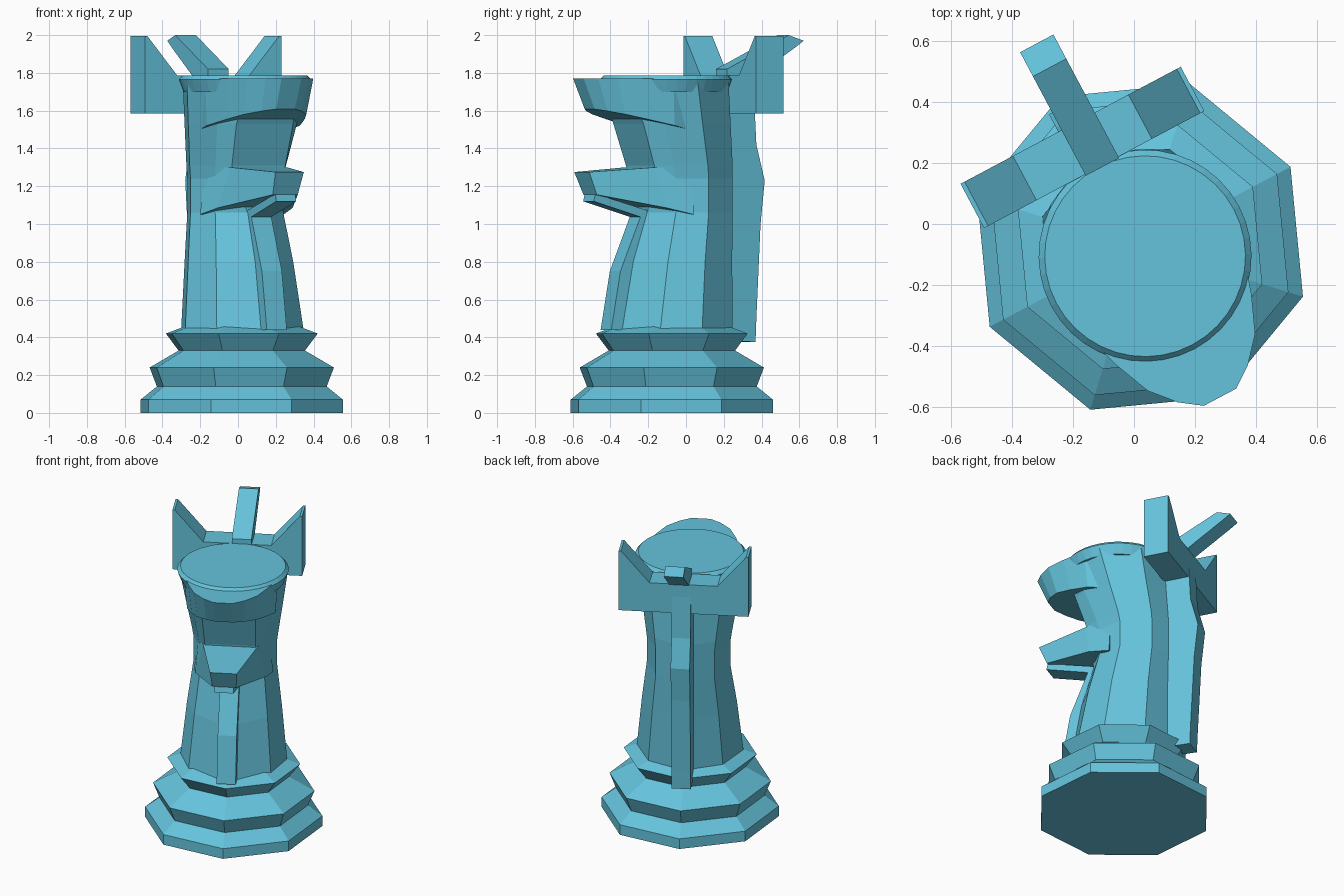
import bpy, bmesh, math
from mathutils import Matrix, Vector

if "Cube" in bpy.data.objects:
    bpy.data.objects.remove(bpy.data.objects["Cube"])

# Everything is built facing -y, then turned into place about z
PLACE = Matrix.Translation((0.02, -0.075, 0)) @ Matrix.Rotation(math.radians(28), 4, 'Z')

blue = bpy.data.materials.new("sky_blue")
blue.diffuse_color = (0.13, 0.55, 0.72, 1)
blue.use_nodes = True
blue.node_tree.nodes["Principled BSDF"].inputs["Base Color"].default_value = blue.diffuse_color


def loft(name, rings):
    """Skin closed rings of points and cap both ends."""
    bm = bmesh.new()
    loops = [[bm.verts.new(PLACE @ Vector(p)) for p in ring] for ring in rings]
    n = len(loops[0])
    for a, b in zip(loops, loops[1:]):
        for i in range(n):
            j = (i + 1) % n
            bm.faces.new((a[i], a[j], b[j], b[i]))
    bm.faces.new(loops[0])
    bm.faces.new(loops[-1])
    bmesh.ops.recalc_face_normals(bm, faces=bm.faces)
    mesh = bpy.data.meshes.new(name)
    bm.to_mesh(mesh)
    bm.free()
    mesh.materials.append(blue)
    ob = bpy.data.objects.new(name, mesh)
    bpy.context.collection.objects.link(ob)
    return ob


def circle(r, z, n, y=0):
    return [(r * math.cos(2 * math.pi * i / n), y + r * math.sin(2 * math.pi * i / n), z)
            for i in range(n)]


def mirrored(half):
    """Complete a ring from its right half."""
    return half + [(-x, y, z) for x, y, z in reversed(half)]


def strip(name, outline, w, cx=0):
    """Side outline of (y, z) points given thickness across x."""
    return loft(name, [[(cx + s * w, y, z) for y, z in outline] for s in (-1, 1)])


# Stepped octagonal base
loft("base", [circle(r, z, 8) for r, z in
     ((.56, 0), (.56, .07), (.47, .14), (.51, .24), (.35, .33), (.42, .42), (.31, .46))])

# Faceted neck and head: z, radius, centre y, front flat half width, front y
def section(z, r, cy, fw, front):
    return mirrored([(fw, front, z), (.77 * r, cy - .62 * r, z), (r, cy, z),
                     (.7 * r, cy + .7 * r, z), (.03, cy + .98 * r, z)])

loft("neck_and_head", [section(*s) for s in (
    (.42, .34, 0, .05, -.34), (.80, .30, .04, .05, -.27), (1.06, .265, .08, .06, -.18),
    (1.24, .265, .08, .15, -.18), (1.31, .275, .07, .16, -.19),
    (1.53, .31, .02, .17, -.26), (1.76, .345, -.03, .14, -.355))])

# Round crown of the head
loft("head_top", [circle(.325, 1.70, 40, -.035), circle(.35, 1.765, 40, -.035),
                  circle(.33, 1.787, 40, -.035)])

# Overhanging rounded upper muzzle with a rising underside
plan = [(.29, .0), (.30, .15), (.25, .31), (.20, .43), (.13, .51), (.06, .56)]
loft("upper_muzzle", [
    mirrored([(x * .93, -d * .88, 1.49 + .24 * d * .88) for x, d in plan]),
    mirrored([(x, -d, 1.77) for x, d in plan])])

# Tapered lower jaw
loft("lower_jaw", [
    [(-.25, 0, 1.05), (.25, 0, 1.05), (.22, 0, 1.30), (-.22, 0, 1.30)],
    [(-.225, -.15, 1.085), (.225, -.15, 1.085), (.17, -.19, 1.30), (-.17, -.19, 1.30)],
    [(-.075, -.49, 1.155), (.075, -.49, 1.155), (.085, -.54, 1.275), (-.085, -.54, 1.275)]])

# Thin plate under the jaw and raised strip down the chest
strip("jaw_plate", [(-.10, 1.05), (-.16, 1.02), (-.50, 1.12), (-.49, 1.16)], .06)
strip("chest_strip", [(-.20, .43), (-.395, .44), (-.34, .75), (-.215, 1.05), (-.1, 1.05)], .06)

# Mane ridge down the back
strip("mane", [(.2, .46), (.38, .38), (.47, .375), (.475, .5), (.5, 1.0), (.525, 1.23),
               (.475, 1.42), (.46, 1.70), (.2, 1.70)], .06)

# Ear band with two pointed ears
half = [(.41, 1.585), (.41, 1.995), (.395, 1.995), (.215, 1.785)]
ears = half + [(-x, z) for x, z in reversed(half)]
loft("ears", [[(x - .014, y, z) for x, z in ears] for y in (.295, .46)])

# Forelock spike slanting back between the ears
strip("spike", [(.29, 1.76), (.29, 1.82), (.66, 2.0), (.75, 1.97), (.70, 1.935), (.46, 1.78)],
      .062, .014)
